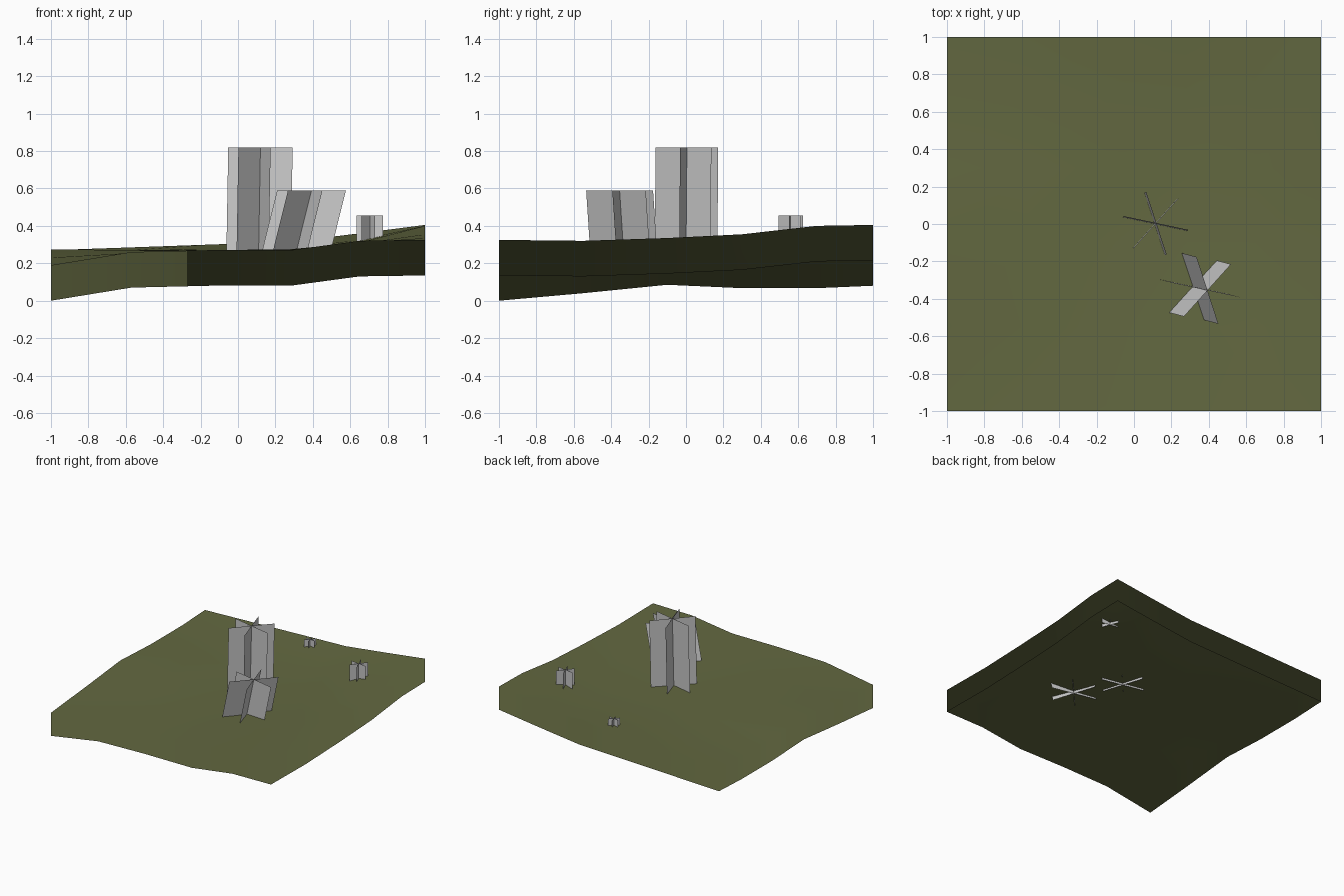
import bpy
import bmesh
from math import cos, sin, radians
from mathutils import Vector

cube = bpy.data.objects.get("Cube")
if cube:
    bpy.data.objects.remove(cube, do_unlink=True)


def make_material(name, colour):
    material = bpy.data.materials.new(name)
    material.use_nodes = True
    material.diffuse_color = colour
    shader = material.node_tree.nodes["Principled BSDF"]
    shader.inputs["Base Color"].default_value = colour
    shader.inputs["Roughness"].default_value = 0.9
    return material


def make_object(name, bm, material):
    mesh = bpy.data.meshes.new(name)
    bm.to_mesh(mesh)
    bm.free()
    mesh.materials.append(material)
    obj = bpy.data.objects.new(name, mesh)
    bpy.context.scene.collection.objects.link(obj)
    return obj


grass = make_material("olive grass", (0.125, 0.14, 0.052, 1))
pale_grey = make_material("pale grey", (0.6, 0.6, 0.6, 1))

# Ground: gently rolling height grid, rows from front to back
SKIRT = 0.19
columns = (-1, -0.57, -0.15, 0.28, 0.65, 1)
rows = {
    -1: (0.19, 0.26, 0.27, 0.27, 0.32, 0.325),
    -0.55: (0.23, 0.255, 0.265, 0.275, 0.31, 0.32),
    -0.1: (0.275, 0.27, 0.265, 0.27, 0.305, 0.335),
    0.3: (0.257, 0.265, 0.27, 0.28, 0.31, 0.355),
    0.7: (0.257, 0.27, 0.28, 0.29, 0.325, 0.40),
    1: (0.27, 0.285, 0.30, 0.315, 0.36, 0.405),
}


def build_ground():
    bm = bmesh.new()
    grid = [[bm.verts.new((x, y, z)) for x, z in zip(columns, heights)]
            for y, heights in rows.items()]
    for near, far in zip(grid, grid[1:]):
        for i in range(len(columns) - 1):
            bm.faces.new((near[i], near[i + 1], far[i + 1], far[i]))
    bm.normal_update()
    slope = {v.co.xy.to_tuple(3): v.normal.copy() for v in bm.verts}

    # Open skirt hanging from the rim
    rim = [e for e in bm.edges if e.is_boundary]
    result = bmesh.ops.extrude_edge_only(bm, edges=rim)
    hem = [g for g in result["geom"] if isinstance(g, bmesh.types.BMVert)]
    bmesh.ops.translate(bm, verts=hem, vec=(0, 0, -SKIRT))
    for face in bm.faces:
        face.smooth = True
    ground = make_object("ground", bm, grass)

    # The skirt shares the shading of the surface above it
    mesh = ground.data
    mesh.normals_split_custom_set_from_vertices(
        [slope[v.co.xy.to_tuple(3)] for v in mesh.vertices])


# Crossed cards: three upright sheets through one axis
def crossed_cards(name, foot, head, radius, turn=-12):
    bm = bmesh.new()
    foot, head = Vector(foot), Vector(head)
    for k in range(3):
        angle = radians(turn + 60 * k)
        arm = Vector((cos(angle), sin(angle), 0)) * radius
        corners = (foot - arm, foot + arm, head + arm, head - arm)
        bm.faces.new([bm.verts.new(c) for c in corners])
    make_object(name, bm, pale_grey)


build_ground()
crossed_cards("tall_cards", (0.11, 0, 0.255), (0.12, 0.005, 0.82), 0.176)
crossed_cards("leaning_cards", (0.31, -0.333, 0.255), (0.393, -0.355, 0.59), 0.188)
crossed_cards("small_cards", (0.705, 0.56, 0.31), (0.705, 0.56, 0.455), 0.071, -8)
crossed_cards("tiny_cards", (0.04, 0.88, 0.27), (0.04, 0.88, 0.355), 0.046)
